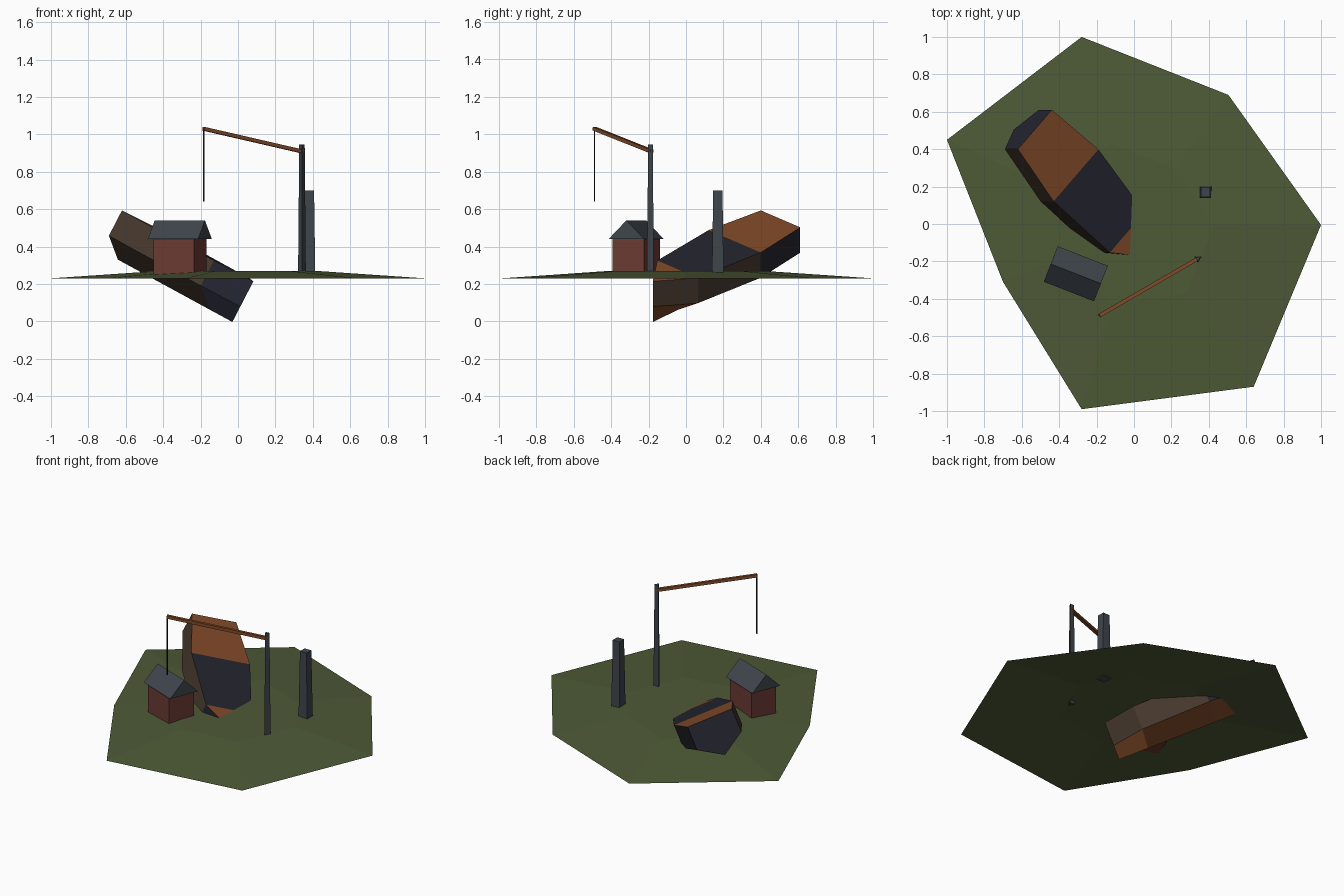
import bpy, bmesh, math
from mathutils import Vector, Matrix

if "Cube" in bpy.data.objects:
    bpy.data.objects.remove(bpy.data.objects["Cube"])


def material(name, rgb):
    m = bpy.data.materials.new(name)
    m.diffuse_color = (*rgb, 1)
    m.use_nodes = True
    m.node_tree.nodes["Principled BSDF"].inputs["Base Color"].default_value = m.diffuse_color
    return m


GRASS = material("grass green", (0.076, 0.102, 0.037))
RUST = material("rust orange", (0.22, 0.069, 0.022))
NAVY = material("dark navy", (0.018, 0.018, 0.030))
BROWN = material("dark brown", (0.065, 0.042, 0.028))
BRICK = material("brick red", (0.150, 0.043, 0.034))
SLATE = material("slate grey", (0.050, 0.060, 0.072))
BLACK = material("cord black", (0.010, 0.010, 0.012))


def finish(name, bm, mats, closed=True):
    bmesh.ops.remove_doubles(bm, verts=bm.verts, dist=1e-4)
    if closed:
        bmesh.ops.recalc_face_normals(bm, faces=bm.faces)
    me = bpy.data.meshes.new(name)
    bm.to_mesh(me)
    bm.free()
    for m in mats:
        me.materials.append(m)
    ob = bpy.data.objects.new(name, me)
    bpy.context.collection.objects.link(ob)
    return ob


def loft(name, rings, mat):
    """Closed solid through rings of equal length."""
    bm = bmesh.new()
    vs = [[bm.verts.new(p) for p in r] for r in rings]
    n = len(vs[0])
    for a, b in zip(vs, vs[1:]):
        for i in range(n):
            j = (i + 1) % n
            bm.faces.new((a[i], a[j], b[j], b[i]))
    bm.faces.new(vs[0])
    bm.faces.new(vs[-1])
    return finish(name, bm, [mat])


def ngon(c, r, sides, turn):
    return [Vector(c) + Vector((r * math.cos(turn + math.tau * i / sides),
                                r * math.sin(turn + math.tau * i / sides), 0))
            for i in range(sides)]


# Ground: shallow open mound with a flat middle
rim = [(-0.28, 1.0), (-1.0, 0.45), (-0.70, -0.31), (-0.28, -0.99),
       (0.64, -0.87), (1.0, -0.005), (0.505, 0.69)]
bm = bmesh.new()
outer = [bm.verts.new((x, y, 0.23)) for x, y in rim]
inner = [bm.verts.new((x * 0.43, y * 0.43, 0.269)) for x, y in rim]
for i in range(len(rim)):
    j = (i + 1) % len(rim)
    bm.faces.new((outer[i], outer[j], inner[j], inner[i]))
bm.faces.new(inner)
finish("ground", bm, [GRASS], closed=False)

# Wrecked hull: four stations along a tilted axis, tapering to a sharp bow
axis = Vector((0.628, -0.70, -0.342))
side = Vector((0.62, 0.72, -0.31))
down = Vector((-0.46, 0.0, -0.888))
mid = Vector((-0.31, 0.26, 0.428))
bm = bmesh.new()
stations = []
for s, half in ((-0.35, 0.146), (0.0, 0.193), (0.436, 0.15), (0.625, 0.0)):
    c = mid + axis * s
    section = ((-half, 0), (-half, 0.152), (0, 0.245), (half, 0.152), (half, 0))
    stations.append([bm.verts.new(c + side * w + down * d) for w, d in section])
# plate colours (0 navy, 1 rust, 2 brown) per strip, from stern to bow
plates = ((2, 2, 0), (2, 2, 0), (1, 1, 1), (0, 2, 2), (1, 0, 1))
for k in range(3):
    a, b = stations[k], stations[k + 1]
    for i in range(5):
        j = (i + 1) % 5
        f = bm.faces.new((a[i], a[j], b[j], b[i]))
        f.material_index = plates[i][k]
bm.faces.new(stations[0]).material_index = 0
finish("hull", bm, [NAVY, RUST, BROWN])

# House: brick walls under a gabled roof, turned to the right
place = Matrix.Translation((-0.311, -0.266, 0)) @ Matrix.Rotation(math.radians(-21.3), 4, 'Z')


def rect(a, b, z):
    return [place @ Vector(p) for p in ((-a, -b, z), (a, -b, z), (a, b, z), (-a, b, z))]


loft("house_walls", [rect(0.117, 0.09, 0.25), rect(0.117, 0.09, 0.44)], BRICK)
loft("house_roof", [[place @ Vector((x, y, z)) for y, z in
                     ((-0.102, 0.44), (0.102, 0.44), (0, 0.54))]
                    for x in (-0.144, 0.144)], SLATE)

# Short square pillar
loft("pillar", [ngon((0.382, 0.17, 0.255), 0.044, 4, math.pi / 4),
                ngon((0.382, 0.17, 0.70), 0.035, 4, math.pi / 4)], SLATE)

# Crane: three-sided mast, slanted boom and hanging cord
loft("crane_mast", [ngon((0.342, -0.185, 0.25), 0.024, 3, -math.pi / 2),
                    ngon((0.342, -0.185, 0.945), 0.017, 3, -math.pi / 2)], SLATE)


def beam(name, p, q, r, mat):
    p, q = Vector(p), Vector(q)
    rot = (q - p).to_track_quat('Z', 'Y').to_matrix()
    loft(name, [[e + rot @ v for v in ngon((0, 0, 0), r, 4, math.pi / 4)] for e in (p, q)], mat)


beam("crane_boom", (0.345, -0.183, 0.908), (-0.185, -0.49, 1.03), 0.014, RUST)
beam("crane_cord", (-0.183, -0.489, 1.03), (-0.183, -0.489, 0.64), 0.005, BLACK)
